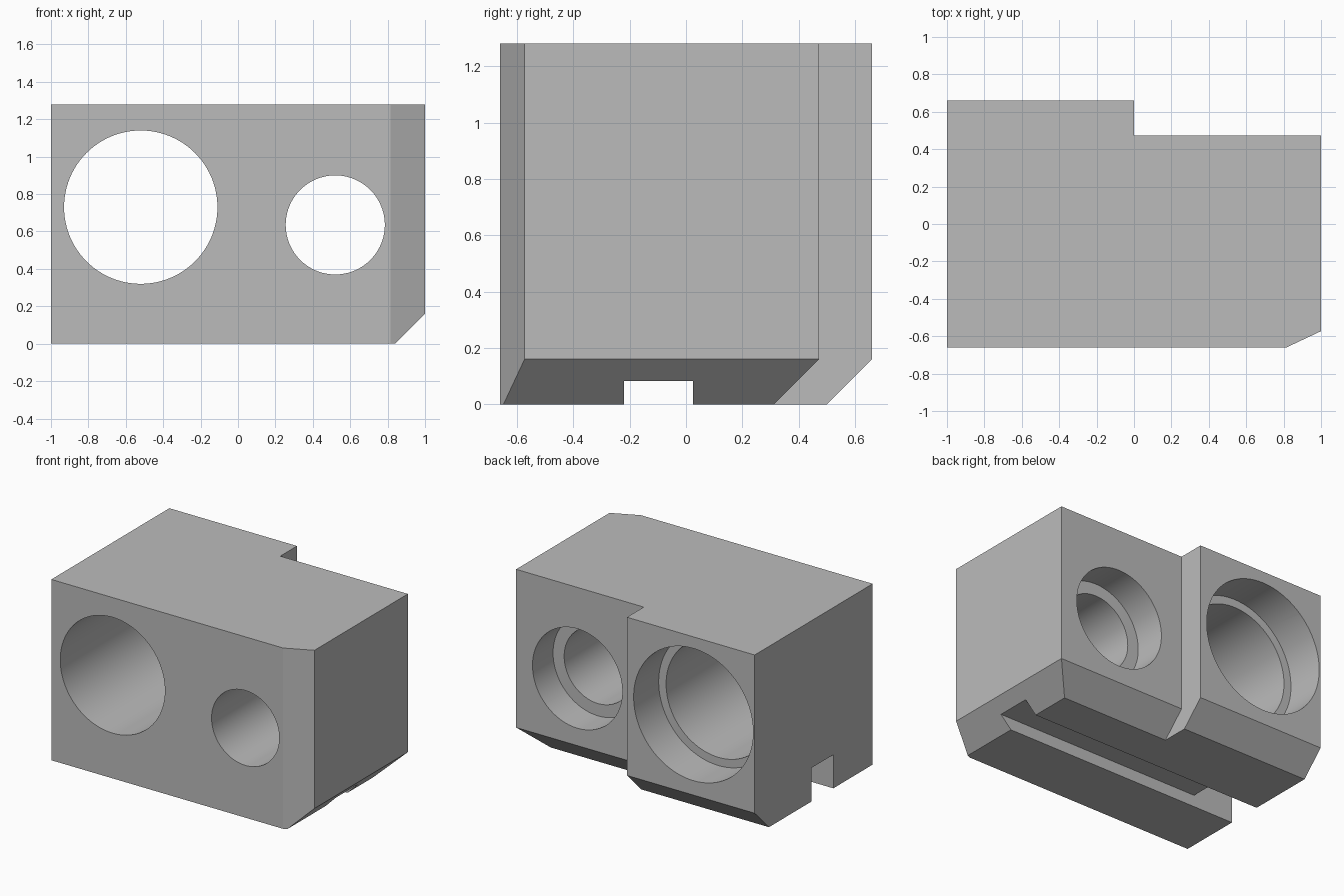
import bpy
import bmesh
from math import radians
from mathutils import Matrix

if "Cube" in bpy.data.objects:
    bpy.data.objects.remove(bpy.data.objects["Cube"], do_unlink=True)

HEIGHT, DEPTH, BEVEL = 1.28, 0.66, 0.16
STEP = 0.472  # depth of the set-back half of the rear

grey = bpy.data.materials.new("plain grey")
grey.use_nodes = True
colour = (0.5, 0.5, 0.5, 1)
grey.diffuse_color = colour
grey.node_tree.nodes["Principled BSDF"].inputs["Base Color"].default_value = colour


def finish(name, bm):
    bmesh.ops.recalc_face_normals(bm, faces=bm.faces)
    mesh = bpy.data.meshes.new(name)
    bm.to_mesh(mesh)
    bm.free()
    mesh.materials.append(grey)
    obj = bpy.data.objects.new(name, mesh)
    bpy.context.collection.objects.link(obj)
    return obj


def box(name, low, high):
    bm = bmesh.new()
    size = [b - a for a, b in zip(low, high)]
    centre = [(a + b) / 2 for a, b in zip(low, high)]
    bmesh.ops.create_cube(bm, size=1, matrix=Matrix.Translation(centre) @ Matrix.Diagonal((*size, 1)))
    return finish(name, bm)


def bore(name, x, z, radius, y0, y1):
    bm = bmesh.new()
    place = Matrix.Translation((x, (y0 + y1) / 2, z)) @ Matrix.Rotation(radians(90), 4, "X")
    bmesh.ops.create_cone(bm, cap_ends=True, segments=96, radius1=radius, radius2=radius,
                          depth=y1 - y0, matrix=place)
    return finish(name, bm)


# Block: stepped outline, with the side and rear edges bevelled at the foot
outline = [(-1, -DEPTH), (0.815, -DEPTH), (1, -0.573), (1, STEP),
           (0, STEP), (0, DEPTH), (-1, DEPTH)]
foot = [(-1, -DEPTH), (0.815, -DEPTH), (1 - BEVEL, -0.648), (1 - BEVEL, STEP - BEVEL),
        (0, STEP - BEVEL), (0, DEPTH - BEVEL), (-1, DEPTH - BEVEL)]
bm = bmesh.new()
rings = [[bm.verts.new((x, y, z)) for x, y in points]
         for points, z in ((foot, 0), (outline, BEVEL), (outline, HEIGHT))]
bm.faces.new(rings[0])
bm.faces.new(rings[-1])
count = len(outline)
for lower, upper in zip(rings, rings[1:]):
    for i in range(count):
        j = (i + 1) % count
        bm.faces.new((lower[i], lower[j], upper[j], upper[i]))
bmesh.ops.recalc_face_normals(bm, faces=bm.faces)
bmesh.ops.dissolve_limit(bm, angle_limit=radians(1), verts=bm.verts, edges=bm.edges)
block = finish("block", bm)

# Through bores with wider rear recesses, and the stepped slot underneath
cutters = [
    bore("large_bore", -0.52, 0.73, 0.41, -1, 1),
    bore("large_recess", -0.52, 0.73, 0.468, DEPTH - 0.28, 1),
    bore("small_bore", 0.52, 0.635, 0.265, -1, 1),
    bore("small_recess", 0.52, 0.635, 0.352, STEP - 0.23, 1),
    box("slot", (-2, -0.22, -1), (2, 0.025, 0.083)),
    box("deep_slot", (-2, -0.22, -1), (-0.685, 0.025, 0.238)),
]
bpy.context.view_layer.objects.active = block
block.select_set(True)
for cutter in cutters:
    cutter.hide_render = True
    cut = block.modifiers.new(cutter.name, "BOOLEAN")
    cut.operation = "DIFFERENCE"
    cut.solver = "EXACT"
    cut.object = cutter
    bpy.ops.object.modifier_apply(modifier=cut.name)
    bpy.data.objects.remove(cutter, do_unlink=True)

bpy.ops.object.shade_smooth_by_angle(angle=radians(20))
